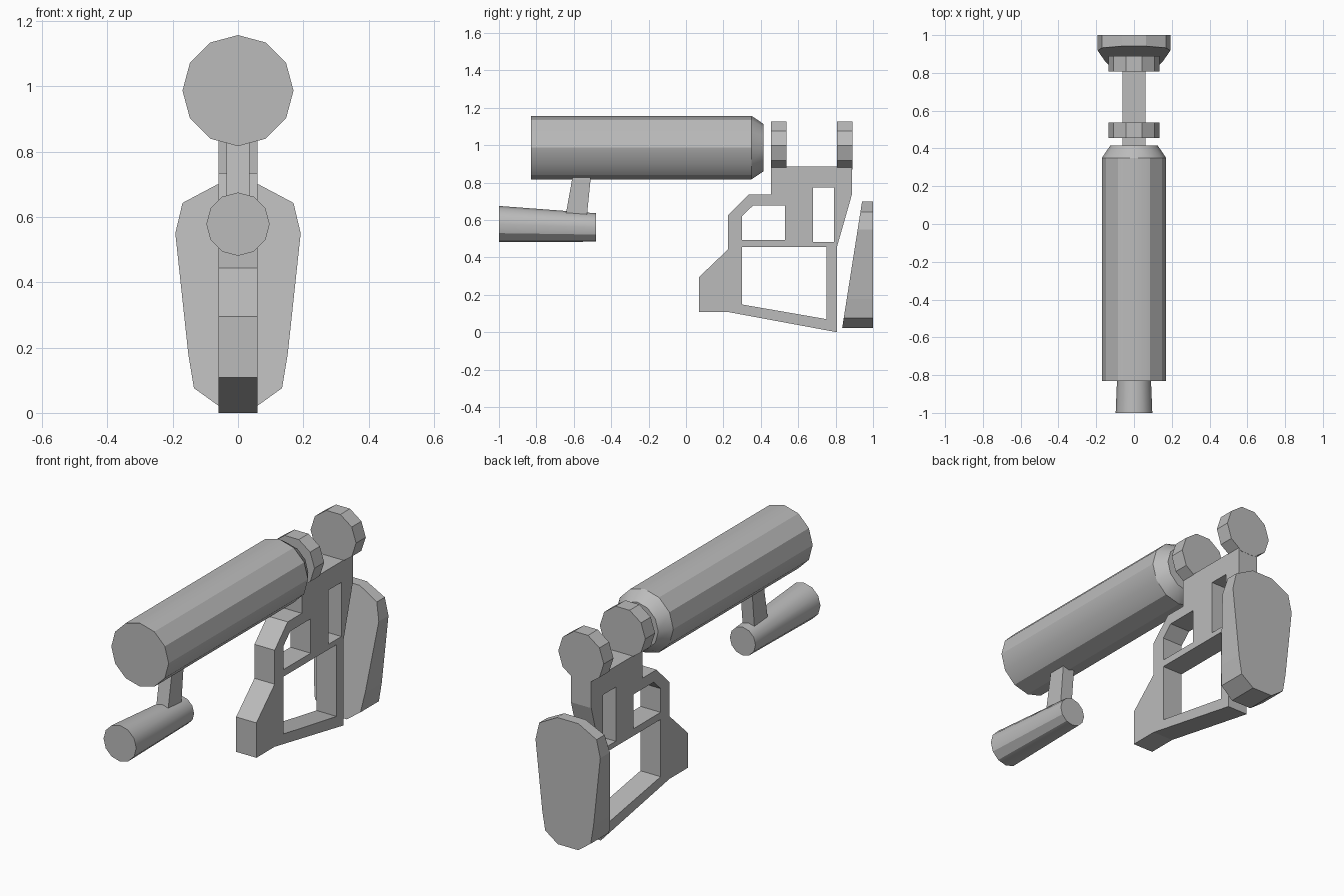
import bpy, bmesh, math
from mathutils import Vector

if "Cube" in bpy.data.objects:
    bpy.data.objects.remove(bpy.data.objects["Cube"])

grey = bpy.data.materials.new("plain_grey")
grey.use_nodes = True
grey.diffuse_color = (0.5, 0.5, 0.5, 1)
grey.node_tree.nodes["Principled BSDF"].inputs["Base Color"].default_value = (0.5, 0.5, 0.5, 1)


def finish(name, bm, smooth=False):
    bmesh.ops.recalc_face_normals(bm, faces=bm.faces)
    mesh = bpy.data.meshes.new(name)
    bm.to_mesh(mesh)
    bm.free()
    mesh.materials.append(grey)
    obj = bpy.data.objects.new(name, mesh)
    bpy.context.collection.objects.link(obj)
    if smooth:
        bpy.ops.object.select_all(action='DESELECT')
        obj.select_set(True)
        bpy.context.view_layer.objects.active = obj
        bpy.ops.object.shade_smooth_by_angle()
    return obj


def lathe(name, sides, stations, start=0.0, smooth=False):
    """Round part along y; each station is (y, centre z, radius)."""
    bm = bmesh.new()
    rings = []
    for y, z, r in stations:
        angles = [start + math.tau * i / sides for i in range(sides)]
        rings.append([bm.verts.new((r * math.cos(a), y, z + r * math.sin(a))) for a in angles])
    for a, b in zip(rings, rings[1:]):
        for i in range(sides):
            j = (i + 1) % sides
            bm.faces.new((a[i], a[j], b[j], b[i]))
    bm.faces.new(rings[0])
    bm.faces.new(rings[-1])
    return finish(name, bm, smooth)


def side_plate(name, half_width, outline, holes=()):
    """Side profile in (y, z) with optional holes, extruded across x."""
    bm = bmesh.new()
    for loop in (outline, *holes):
        verts = [bm.verts.new((-half_width, y, z)) for y, z in loop]
        for a, b in zip(verts, verts[1:] + verts[:1]):
            bm.edges.new((a, b))
    bmesh.ops.triangle_fill(bm, edges=bm.edges[:], use_beauty=True)
    new = bmesh.ops.extrude_face_region(bm, geom=bm.faces[:])["geom"]
    moved = [v for v in new if isinstance(v, bmesh.types.BMVert)]
    bmesh.ops.translate(bm, verts=moved, vec=Vector((2 * half_width, 0, 0)))
    return finish(name, bm)


# Long tube with a chamfered rear end
lathe("main_tube", 12, [(-0.83, 0.987, 0.17), (0.35, 0.987, 0.17), (0.415, 0.987, 0.126)], smooth=True)

# Tapered handle and its neck under the tube
lathe("front_handle", 12, [(-1.0, 0.578, 0.097), (-0.48, 0.56, 0.076)], smooth=True)
side_plate("handle_neck", 0.035, [(-0.605, 0.84), (-0.508, 0.84), (-0.532, 0.6), (-0.648, 0.6)])

# Two discs on top of the frame
for name, y in (("front_disc", 0.455), ("rear_disc", 0.807)):
    lathe(name, 10, [(y, 0.997, 0.135), (y + 0.082, 0.997, 0.135)])

# Open frame
side_plate(
    "frame", 0.06,
    [(0.455, 0.885), (0.455, 0.735), (0.335, 0.735), (0.225, 0.625), (0.225, 0.443), (0.07, 0.295),
     (0.07, 0.108), (0.225, 0.108), (0.807, 0), (0.807, 0.455), (0.888, 0.74), (0.888, 0.885)],
    [[(0.3, 0.455), (0.3, 0.148), (0.75, 0.07), (0.75, 0.455)],
     [(0.3, 0.493), (0.3, 0.62), (0.358, 0.677), (0.53, 0.677), (0.53, 0.493)],
     [(0.68, 0.773), (0.79, 0.773), (0.79, 0.483), (0.68, 0.483)]])

# Rear pad: mirrored outline with a sloping front face
half = [(0.06, 0.022), (0.135, 0.076), (0.152, 0.178), (0.192, 0.55), (0.17, 0.643), (0.063, 0.7)]
outline = half + [(-x, z) for x, z in reversed(half)]
bm = bmesh.new()
front = [bm.verts.new((x, 0.835 + (z - 0.022) * 0.157, z)) for x, z in outline]
back = [bm.verts.new((x, 1.0, z)) for x, z in outline]
bm.faces.new(front)
bm.faces.new(back)
for i in range(len(outline)):
    j = (i + 1) % len(outline)
    bm.faces.new((front[i], front[j], back[j], back[i]))
finish("rear_pad", bm)
